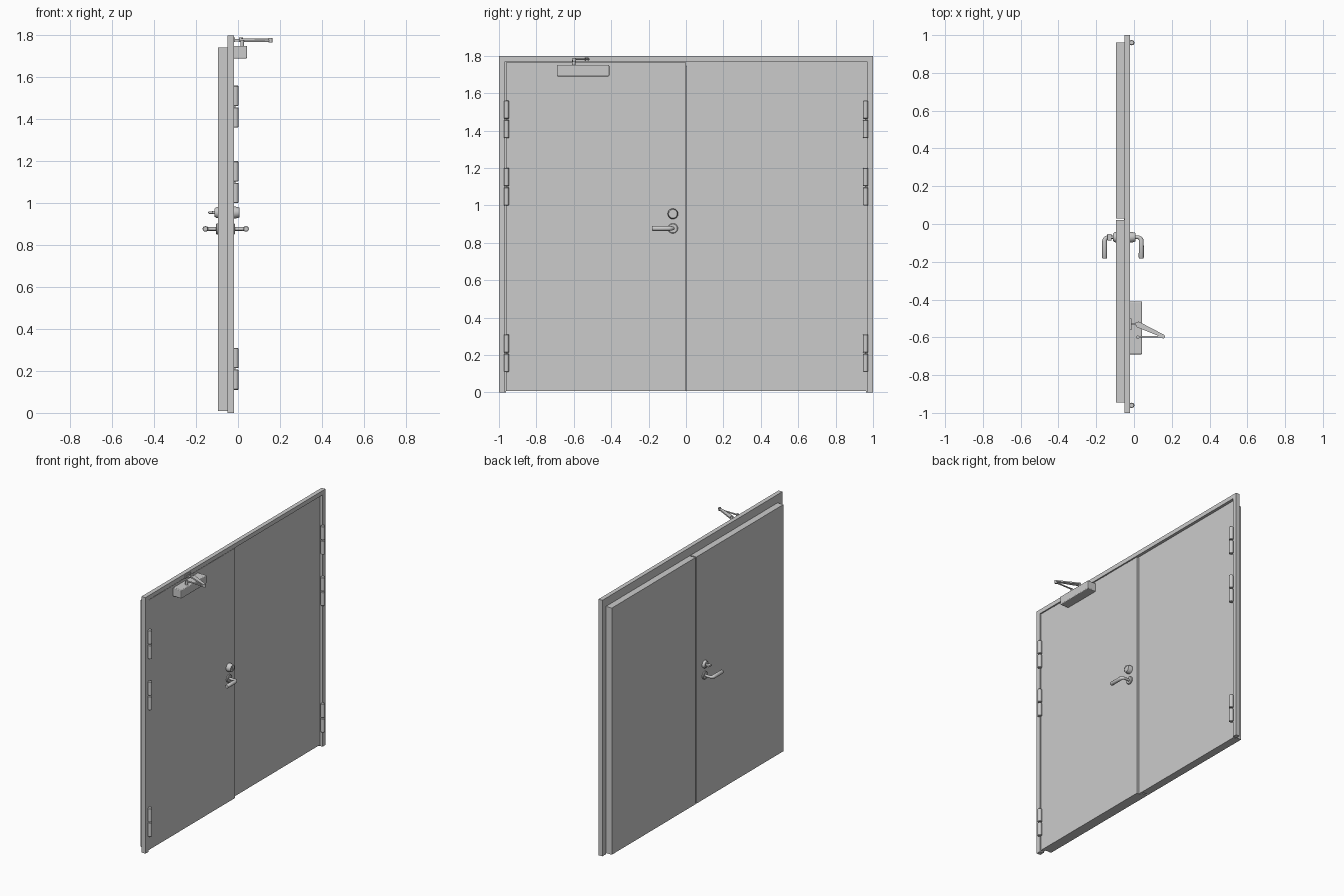
import bpy, bmesh, math
from mathutils import Vector

if "Cube" in bpy.data.objects:
    bpy.data.objects.remove(bpy.data.objects["Cube"])

def finish(name, bm, smooth=False):
    bmesh.ops.recalc_face_normals(bm, faces=bm.faces)
    me = bpy.data.meshes.new(name)
    bm.to_mesh(me)
    bm.free()
    ob = bpy.data.objects.new(name, me)
    bpy.context.collection.objects.link(ob)
    if smooth:
        bpy.ops.object.select_all(action='DESELECT')
        ob.select_set(True)
        bpy.context.view_layer.objects.active = ob
        bpy.ops.object.shade_smooth_by_angle(angle=math.radians(35))
    return ob

def prism(name, pts, axis, lo, hi):
    """Extrude a 2D profile: axis 'x' takes (y,z) points, axis 'z' takes (x,y)."""
    bm = bmesh.new()
    co = (lambda p: (lo, *p)) if axis == 'x' else (lambda p: (*p, lo))
    f = bm.faces.new([bm.verts.new(co(p)) for p in pts])
    r = bmesh.ops.extrude_face_region(bm, geom=[f])
    d = Vector((hi - lo, 0, 0)) if axis == 'x' else Vector((0, 0, hi - lo))
    bmesh.ops.translate(bm, vec=d, verts=[v for v in r['geom'] if isinstance(v, bmesh.types.BMVert)])
    return finish(name, bm)

def box(name, x, y, z, bevel=0):
    ob = prism(name, [(x[0], y[0]), (x[1], y[0]), (x[1], y[1]), (x[0], y[1])], 'z', *z)
    if bevel:
        m = ob.modifiers.new("bevel", 'BEVEL')
        m.width, m.segments = bevel, 3
    return ob

def lathe(name, origin, axis, profile, n=32):
    """Turn (distance, radius) points around an axis through origin."""
    q = Vector(axis).to_track_quat('Z', 'Y')
    bm = bmesh.new()
    rings = [[bm.verts.new(Vector(origin) + q @ Vector((r * math.cos(2 * math.pi * i / n),
             r * math.sin(2 * math.pi * i / n), d))) for i in range(n)] for d, r in profile]
    for a, b in zip(rings, rings[1:]):
        for i in range(n):
            j = (i + 1) % n
            bm.faces.new((a[i], a[j], b[j], b[i]))
    bm.faces.new(rings[0])
    bm.faces.new(rings[-1])
    return finish(name, bm, True)

def rod(name, a, b, r0, r1):
    d = Vector(b) - Vector(a)
    return lathe(name, a, d, [(0, r0), (d.length, r1)], 16)

def tube(name, pts):
    """Round tube along (x, y, z, radius) points."""
    cu = bpy.data.curves.new(name, 'CURVE')
    cu.dimensions, cu.bevel_depth, cu.bevel_resolution, cu.use_fill_caps = '3D', 1, 4, True
    s = cu.splines.new('POLY')
    s.points.add(len(pts) - 1)
    for p, (x, y, z, r) in zip(s.points, pts):
        p.co, p.radius = (x, y, z, 1), r
    ob = bpy.data.objects.new(name, cu)
    bpy.context.collection.objects.link(ob)
    bpy.ops.object.select_all(action='DESELECT')
    ob.select_set(True)
    bpy.context.view_layer.objects.active = ob
    bpy.ops.object.convert(target='MESH')
    bpy.ops.object.shade_smooth_by_angle(angle=math.radians(40))

def arch(name, out, top, inn, itop, lo, hi):
    prism(name, [(-out, 0), (-out, top), (out, top), (out, 0), (inn, 0),
                 (inn, itop), (-inn, itop), (-inn, 0)], 'x', lo, hi)

# Frame: front surround and rear stop
arch("frame_surround", 1.0, 1.8, 0.968, 1.77, -0.05, -0.02)
arch("frame_stop", 0.97, 1.772, 0.962, 1.745, -0.05, -0.04)

# Leaves: stepped plan profiles that overlap at the middle
prism("active_leaf", [(-0.024, -0.963), (-0.024, 0.0), (-0.05, 0.0), (-0.05, 0.02), (-0.095, 0.02),
                      (-0.095, -0.945), (-0.05, -0.945), (-0.05, -0.963)], 'z', 0.008, 1.742)
box("active_leaf_top_lip", (-0.05, -0.024), (-0.963, 0.0), (1.742, 1.765))
prism("inactive_leaf", [(-0.04, 0.002), (-0.04, 0.963), (-0.05, 0.963), (-0.05, 0.96), (-0.095, 0.96),
                        (-0.095, 0.03), (-0.052, 0.03), (-0.052, 0.002)], 'z', 0.008, 1.742)
box("inactive_leaf_top_lip", (-0.05, -0.04), (0.002, 0.963), (1.742, 1.765))

# Hinges: two barrels each
for side in (-1, 1):
    for z in (0.11, 1.0, 1.36):
        for k in (0, 0.103):
            lathe("hinge_barrel", (-0.012, side * 0.96, z + k), (0, 0, 1),
                  [(0, 0.011), (0.003, 0.014), (0.094, 0.014), (0.097, 0.011)], 20)
        box("hinge_leaf", (-0.03, -0.012), (side * 0.96 - 0.004, side * 0.96 + 0.004), (z + 0.005, z + 0.195))

# Lever handles on both faces
for s in (-1, 1):
    face = -0.024 if s > 0 else -0.095
    lathe("handle_rose", (face - s * 0.002, -0.07, 0.877), (s, 0, 0),
          [(0, 0.027), (0.008, 0.027), (0.011, 0.023)])
    cx = -0.0585 + s * 0.097
    path = [(face, -0.07, 0.877, 0.009), (cx - s * 0.02, -0.07, 0.877, 0.009)]
    for i in range(1, 7):
        a = i / 6 * math.pi / 2
        path.append((cx - s * 0.02 + s * 0.02 * math.sin(a), -0.09 + 0.02 * math.cos(a),
                     0.877, 0.009 + 0.004 * i / 6))
    path += [(cx, -0.178, 0.877, 0.0135), (cx, -0.182, 0.877, 0.011)]
    tube("lever_handle", path)

# Lock: key cylinder outside, thumb turn inside
lathe("lock_collar", (-0.026, -0.07, 0.955), (1, 0, 0),
      [(0, 0.028), (0.016, 0.028), (0.033, 0.023), (0.033, 0.018), (0.031, 0.018)])
box("key_slot_plate", (0.004, 0.0075), (-0.073, -0.067), (0.944, 0.966))
lathe("thumb_turn_rose", (-0.093, -0.07, 0.955), (-1, 0, 0),
      [(0, 0.027), (0.008, 0.027), (0.018, 0.02), (0.018, 0.008), (0.03, 0.007)])
box("thumb_turn", (-0.142, -0.118), (-0.087, -0.053), (0.949, 0.961), 0.004)

# Door closer: body, spindle and folding arm
box("closer_body", (-0.025, 0.043), (-0.69, -0.41), (1.69, 1.75), 0.005)
rod("closer_spindle", (0.02, -0.6, 1.745), (0.02, -0.6, 1.778), 0.009, 0.009)
rod("closer_forearm", (0.015, -0.597, 1.773), (0.158, -0.597, 1.773), 0.005, 0.005)
prism("closer_main_arm", [(0.012, -0.545), (0.022, -0.515), (0.162, -0.588), (0.158, -0.604)],
      'z', 1.776, 1.785)
rod("closer_elbow", (0.155, -0.597, 1.766), (0.155, -0.597, 1.788), 0.009, 0.009)
rod("closer_shoe_pin", (0.014, -0.53, 1.768), (0.014, -0.53, 1.79), 0.009, 0.009)
box("closer_shoe_arm", (-0.022, 0.02), (-0.536, -0.524), (1.77, 1.782))
box("closer_shoe_plate", (-0.022, -0.014), (-0.56, -0.5), (1.768, 1.79))
